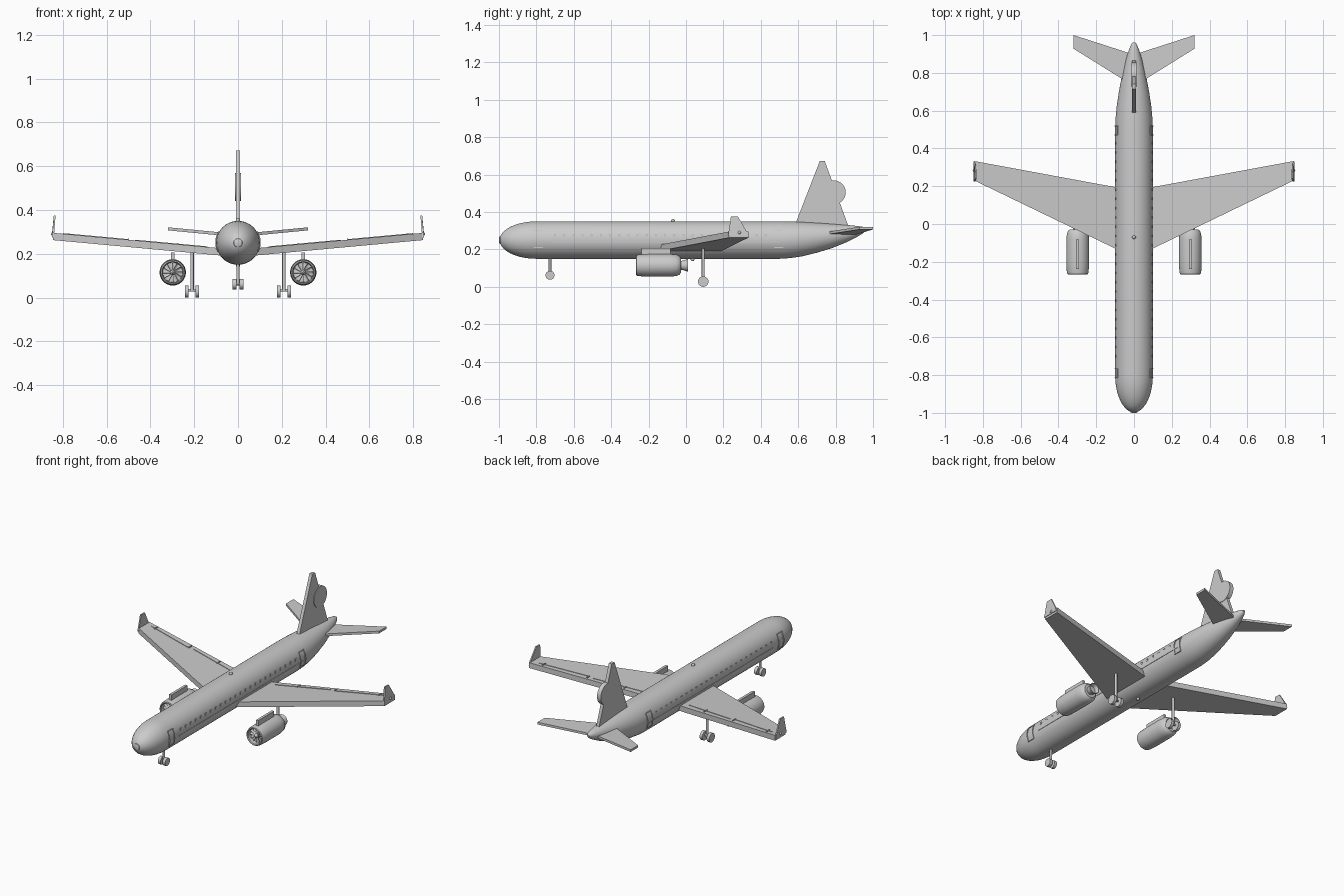
import bpy, bmesh
from math import sin, cos, pi, radians, sqrt
from mathutils import Vector, Matrix

if "Cube" in bpy.data.objects:
    bpy.data.objects.remove(bpy.data.objects["Cube"])


def finish(name, bm, angle=35):
    bmesh.ops.recalc_face_normals(bm, faces=bm.faces)
    me = bpy.data.meshes.new(name)
    bm.to_mesh(me)
    bm.free()
    me.polygons.foreach_set("use_smooth", [True] * len(me.polygons))
    me.set_sharp_from_angle(angle=radians(angle))
    ob = bpy.data.objects.new(name, me)
    bpy.context.collection.objects.link(ob)
    return ob


def loft(name, rings, x=0, n=48):
    """Round body along y; each ring is (y, radius, centre z)."""
    bm = bmesh.new()
    loops = []
    for y, r, z in rings:
        loops.append([bm.verts.new((x + r * cos(2 * pi * i / n), y, z + r * sin(2 * pi * i / n)))
                      for i in range(n)])
    for a, b in zip(loops, loops[1:]):
        for i in range(n):
            j = (i + 1) % n
            bm.faces.new((a[i], a[j], b[j], b[i]))
    bm.faces.new(loops[0])
    bm.faces.new(loops[-1])
    return finish(name, bm)


def plate(name, pts, offset):
    """Flat outline thickened evenly by +-offset/2."""
    bm = bmesh.new()
    o = Vector(offset) / 2
    lo = [bm.verts.new(Vector(p) - o) for p in pts]
    hi = [bm.verts.new(Vector(p) + o) for p in pts]
    bm.faces.new(lo)
    bm.faces.new(hi)
    for i in range(len(pts)):
        j = (i + 1) % len(pts)
        bm.faces.new((lo[i], lo[j], hi[j], hi[i]))
    return finish(name, bm)


def box(name, centre, size):
    bm = bmesh.new()
    bmesh.ops.create_cube(bm, size=1)
    bmesh.ops.scale(bm, vec=size, verts=bm.verts)
    bmesh.ops.translate(bm, vec=centre, verts=bm.verts)
    return finish(name, bm)


def cyl(name, centre, r, depth, axis='Z', n=24):
    bm = bmesh.new()
    bmesh.ops.create_cone(bm, cap_ends=True, segments=n, radius1=r, radius2=r, depth=depth)
    if axis == 'X':
        bmesh.ops.rotate(bm, matrix=Matrix.Rotation(pi / 2, 3, 'Y'), verts=bm.verts)
    bmesh.ops.translate(bm, vec=centre, verts=bm.verts)
    return finish(name, bm)


def ball(name, centre, r):
    bm = bmesh.new()
    bmesh.ops.create_uvsphere(bm, u_segments=16, v_segments=10, radius=r)
    bmesh.ops.translate(bm, vec=centre, verts=bm.verts)
    return finish(name, bm)


def skin_x(z):
    return sqrt(0.1 ** 2 - (z - 0.25) ** 2)


# Fuselage: elliptical nose, straight tube, upswept tail
nose = [(-0.8 - 0.197 * cos(t * pi / 20), 0.1 * sin(t * pi / 20), 0.25)
        for t in (0.3, 1, 2, 3, 4, 5, 6, 7, 8, 9, 10)]
tail = [(0.5, 0.1, 0.25), (0.56, 0.0975, 0.2515), (0.62, 0.092, 0.255), (0.7, 0.08, 0.2625),
        (0.78, 0.065, 0.272), (0.86, 0.046, 0.285), (0.91, 0.031, 0.295),
        (0.945, 0.018, 0.303), (0.962, 0.007, 0.307)]
loft("fuselage", nose + tail)
loft("nose_cap", [(-1.0, 0.012, 0.25), (-0.997, 0.019, 0.25), (-0.985, 0.022, 0.25)])

# Beacons
ball("top_beacon", (0, -0.07, 0.353), 0.01)
ball("belly_beacon", (0, 0.035, 0.147), 0.01)

# Tail fin with a plain round panel
plate("tail_fin", [(0, 0.57, 0.30), (0, 0.59, 0.35), (0, 0.715, 0.672), (0, 0.742, 0.672),
                   (0, 0.866, 0.33), (0, 0.866, 0.29)], (0.02, 0, 0))
cyl("fin_round_panel", (0, 0.79, 0.505), 0.064, 0.026, 'X', 40)

for s, side in ((1, "right"), (-1, "left")):
    # Main wing with dihedral
    plate(side + "_wing", [(s * 0.06, -0.149, 0.207), (s * 0.845, 0.23, 0.279),
                           (s * 0.845, 0.333, 0.279), (s * 0.06, 0.188, 0.207)], (0, 0, 0.033))

    # Winglet and wing tip light
    plate(side + "_winglet", [(s * 0.845, 0.225, 0.275), (s * 0.845, 0.33, 0.275),
                              (s * 0.845, 0.325, 0.295), (s * 0.837, 0.278, 0.375),
                              (s * 0.837, 0.24, 0.375)], (0.008, 0, 0))
    ball(side + "_tip_light", (s * 0.845, 0.285, 0.29), 0.009)

    # Flap strips and small fairings near the trailing edge
    def wing_pt(x, back):
        return (s * x, 0.188 + (x - 0.06) * 0.185 - back, 0.2235 + (x - 0.06) * 0.0917)
    for k, (a, b) in enumerate(((0.14, 0.47), (0.5, 0.8))):
        plate(f"{side}_flap_{k}", [wing_pt(a, 0.04), wing_pt(b, 0.03),
                                   wing_pt(b, 0.024), wing_pt(a, 0.034)], (0, 0, 0.006))
    for k, x in enumerate((0.275, 0.5, 0.77)):
        p = wing_pt(x, 0.025)
        box(f"{side}_flap_fairing_{k}", p, (0.006, 0.03, 0.01))

    # Tailplane
    plate(side + "_tailplane", [(s * 0.01, 0.735, 0.284), (s * 0.32, 0.928, 0.314),
                                (s * 0.32, 1.0, 0.314), (s * 0.01, 0.9, 0.284)], (0, 0, 0.014))

    # Engine: nacelle, spinner, fan blades, flared nozzle, pylon
    ex, ez = s * 0.298, 0.115
    loft(side + "_nacelle", [(y, r, ez) for y, r in (
        (-0.235, 0.045), (-0.262, 0.046), (-0.267, 0.05), (-0.264, 0.055), (-0.25, 0.058),
        (-0.2, 0.06), (-0.08, 0.06), (-0.05, 0.057), (-0.035, 0.05), (-0.028, 0.04))], ex)
    loft(side + "_spinner", [(-0.262, 0.003, ez), (-0.255, 0.009, ez), (-0.235, 0.013, ez)], ex, 24)
    bm = bmesh.new()
    for k in range(12):
        m = (Matrix.Translation((ex, -0.242, ez)) @ Matrix.Rotation(k * pi / 6, 4, 'Y')
             @ Matrix.Translation((0, 0, 0.027)) @ Matrix.Rotation(0.6, 4, 'Z')
             @ Matrix.Diagonal((0.009, 0.002, 0.034, 1)))
        bmesh.ops.create_cube(bm, size=1, matrix=m)
    finish(side + "_fan_blades", bm)
    loft(side + "_nozzle", [(y, r, ez) for y, r in (
        (-0.035, 0.022), (-0.015, 0.026), (0.01, 0.034), (0.01, 0.03), (-0.012, 0.022))], ex, 32)
    box(side + "_pylon", (ex, -0.16, 0.187), (0.016, 0.155, 0.04))

    # Main landing gear
    gx = s * 0.21
    cyl(side + "_main_gear_leg", (gx, 0.092, 0.118), 0.008, 0.18, n=16)
    cyl(side + "_main_gear_axle", (gx, 0.092, 0.033), 0.006, 0.05, 'X', 16)
    for d in (-1, 1):
        cyl(f"{side}_main_wheel_{d + 1}", (gx + d * 0.024, 0.092, 0.028), 0.028, 0.018, 'X')

    # Nose gear wheel
    cyl(side + "_nose_wheel", (s * 0.016, -0.727, 0.062), 0.024, 0.018, 'X')

    # Door frames hugging the skin
    for k, dy in enumerate((-0.79, 0.495)):
        zs = [0.21 + 0.015 * i for i in range(7)]
        for e in (-0.024, 0.024):
            y = dy + e
            inner = [(s * (skin_x(z) - 0.004), y, z) for z in zs]
            outer = [(s * (skin_x(z) + 0.004), y, z) for z in reversed(zs)]
            plate(f"{side}_door_post_{k}", inner + outer, (0, 0.004, 0))
        for z in (0.21, 0.30):
            box(f"{side}_door_rail_{k}", (s * skin_x(z), dy, z), (0.008, 0.05, 0.004))

    # Cabin windows and side stripe
    for k in range(24):
        box(f"{side}_window_{k}", (s * skin_x(0.275), -0.7 + k * 0.049, 0.275), (0.004, 0.012, 0.014))
    box(side + "_side_stripe", (s * 0.1, -0.11, 0.24), (0.003, 1.22, 0.007))

# Nose gear leg and axle
cyl("nose_gear_leg", (0, -0.727, 0.11), 0.007, 0.1, n=16)
cyl("nose_gear_axle", (0, -0.727, 0.062), 0.006, 0.034, 'X', 16)
